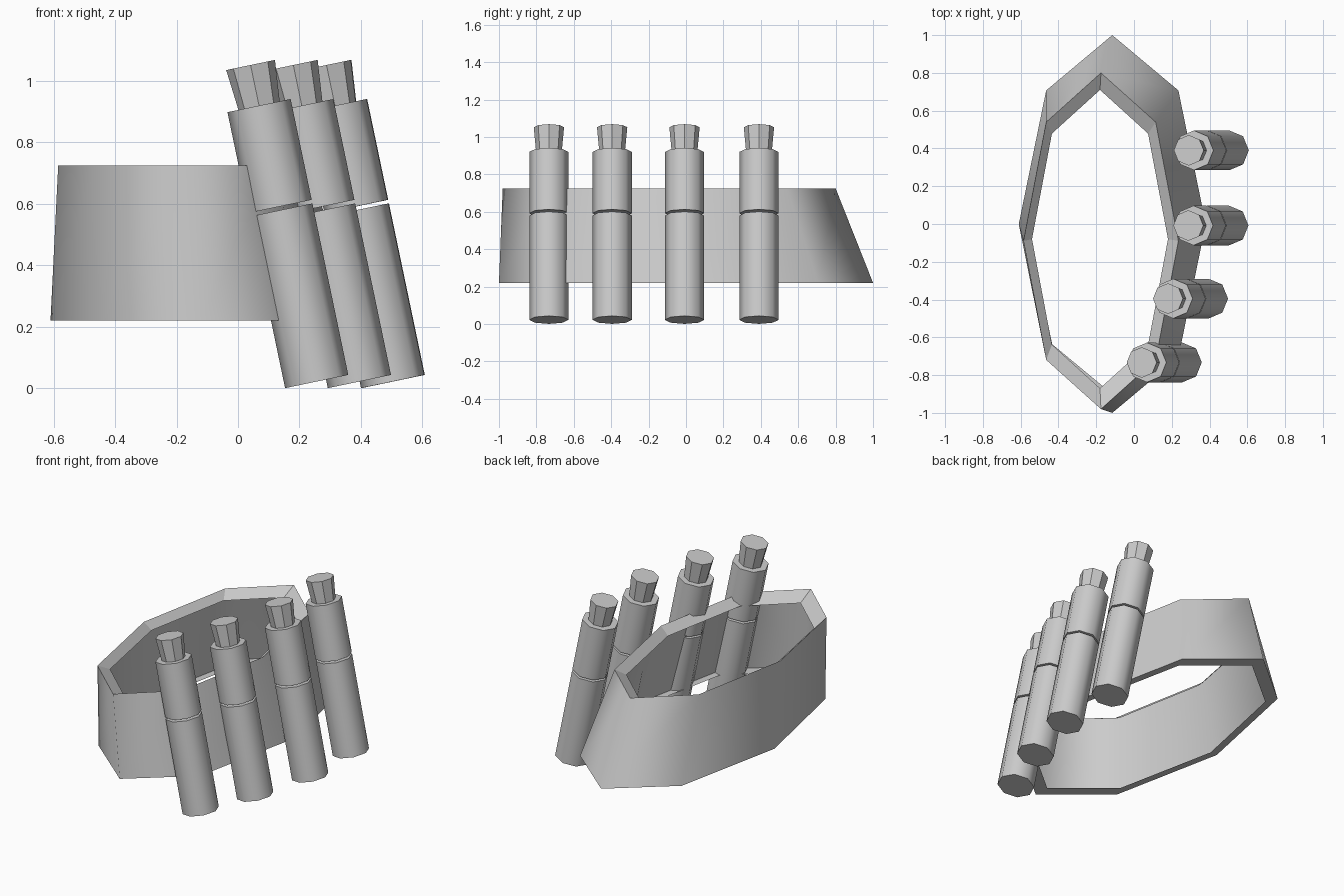
import bpy, bmesh, math
from mathutils import Matrix, Vector

cube = bpy.data.objects.get("Cube")
if cube:
    bpy.data.objects.remove(cube)

SIDES = 8
grey = bpy.data.materials.new("plain_grey")
grey.use_nodes = True
grey.diffuse_color = (0.6, 0.6, 0.6, 1)
grey.node_tree.nodes["Principled BSDF"].inputs["Base Color"].default_value = (0.6, 0.6, 0.6, 1)


def finish(name, bm):
    mesh = bpy.data.meshes.new(name)
    bm.to_mesh(mesh)
    bm.free()
    mesh.materials.append(grey)
    obj = bpy.data.objects.new(name, mesh)
    bpy.context.collection.objects.link(obj)


def ellipse(bm, cx, cy, rx, ry, z):
    angles = [math.tau * i / SIDES for i in range(SIDES)]
    return [bm.verts.new((cx + rx * math.cos(a), cy + ry * math.sin(a), z)) for a in angles]


def bridge(bm, a, b, smooth):
    for i in range(SIDES):
        j = (i + 1) % SIDES
        bm.faces.new((a[i], a[j], b[j], b[i])).smooth = smooth


# Leaning oval band: a thin wall with a flat bottom lip and a sloped top lip
bm = bmesh.new()
loops = [
    ellipse(bm, -0.115, 0, 0.45, 0.9, 0.22),
    ellipse(bm, -0.115, 0, 0.495, 1.0, 0.22),
    ellipse(bm, -0.175, -0.09, 0.41, 0.89, 0.725),
    ellipse(bm, -0.18, -0.08, 0.36, 0.79, 0.68),
]
for k in range(3):
    bridge(bm, loops[k], loops[k + 1], k == 1)
for loop in loops:
    for i in range(SIDES):
        bm.edges.get((loop[i], loop[(i + 1) % SIDES])).smooth = False
finish("oval_band", bm)


# Tilted rod section between two distances along the rod axis
def section(name, base, start, end, r1, r2, smooth):
    bm = bmesh.new()
    bmesh.ops.create_cone(bm, cap_ends=True, segments=SIDES, radius1=r1, radius2=r2,
                          depth=end - start)
    for f in bm.faces:
        f.smooth = smooth and len(f.verts) == 4
    for e in bm.edges:
        e.smooth = all(len(f.verts) == 4 for f in e.link_faces)
    tilt = Matrix.Rotation(math.radians(-11.8), 4, 'Y')
    lift = Matrix.Translation((0, 0, (start + end) / 2))
    bm.transform(Matrix.Translation(Vector(base)) @ tilt @ lift)
    finish(name, bm)


# Four rods, each with a lower tube, an upper tube and a flared tip
for n, (x, y) in enumerate([(0.256, -0.733), (0.395, -0.395), (0.503, -0.008), (0.505, 0.39)], 1):
    base = (x, y, 0.022)
    section(f"lower_tube_{n}", base, 0, 0.57, 0.105, 0.105, True)
    section(f"upper_tube_{n}", base, 0.582, 0.917, 0.105, 0.105, True)
    section(f"flared_tip_{n}", base, 0.9, 1.052, 0.067, 0.081, False)
